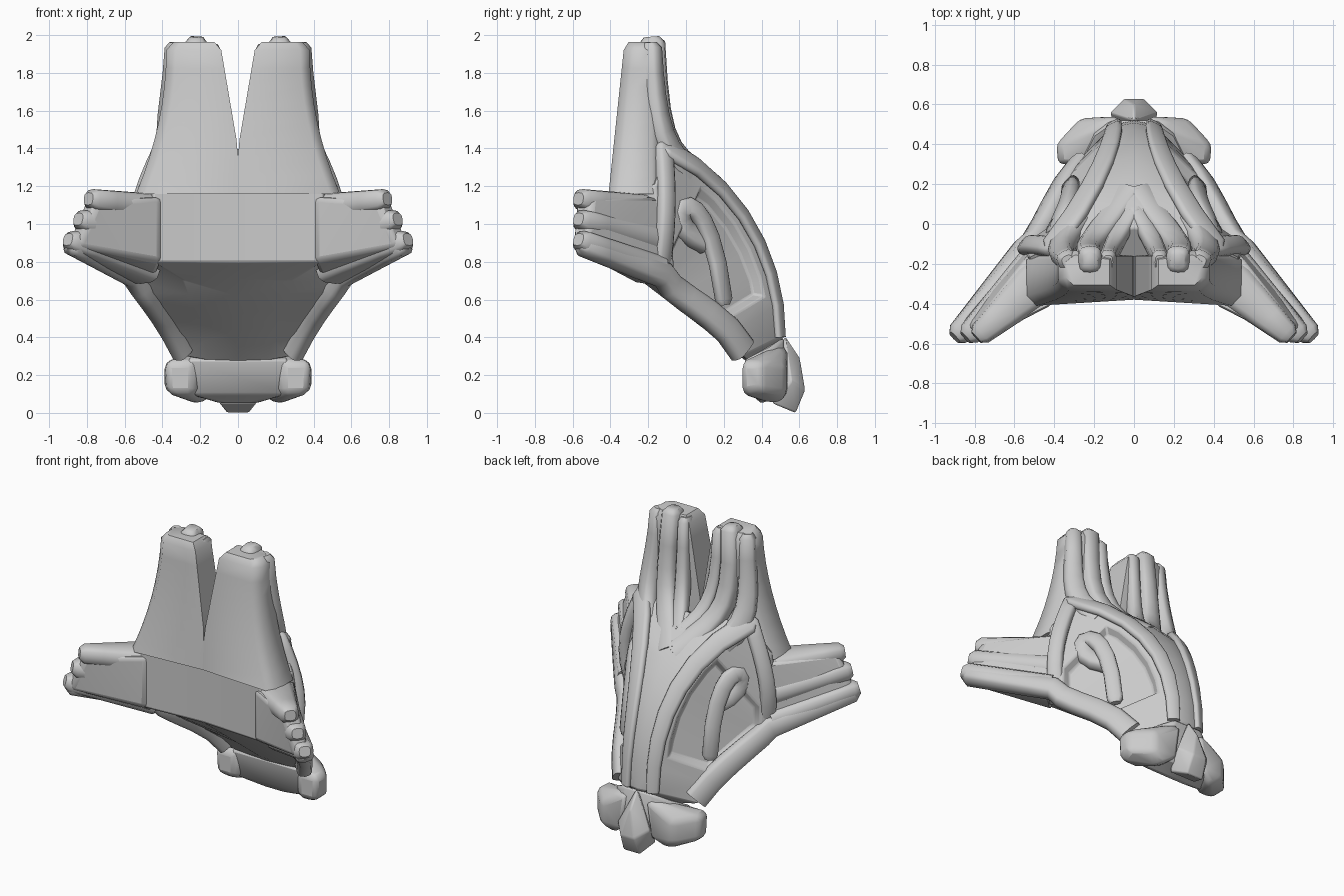
import bpy, bmesh, math
from mathutils import Vector
from mathutils.geometry import interpolate_bezier

default_cube = bpy.data.objects.get("Cube")
if default_cube:
    bpy.data.objects.remove(default_cube)

grey = bpy.data.materials.new("plain grey")
grey.use_nodes = True
grey.diffuse_color = (0.6, 0.6, 0.6, 1)
grey.node_tree.nodes["Principled BSDF"].inputs["Base Color"].default_value = grey.diffuse_color


def finish(name, bm, bevel=0, mirror=True):
    """Make a smooth-shaded object, mirrored across x unless it is central."""
    bmesh.ops.recalc_face_normals(bm, faces=bm.faces)
    mesh = bpy.data.meshes.new(name)
    bm.to_mesh(mesh)
    bm.free()
    mesh.materials.append(grey)
    part = bpy.data.objects.new(name, mesh)
    bpy.context.collection.objects.link(part)
    if bevel:
        soften = part.modifiers.new("soft edges", 'BEVEL')
        soften.width, soften.segments = bevel, 2
    if mirror:
        part.modifiers.new("mirror", 'MIRROR')
    bpy.ops.object.select_all(action='DESELECT')
    bpy.context.view_layer.objects.active = part
    part.select_set(True)
    bpy.ops.object.shade_smooth_by_angle(angle=math.radians(50))


def curve(start, handle_a, handle_b, end, count=8):
    points = [Vector(p) for p in (start, handle_a, handle_b, end)]
    return interpolate_bezier(*points, count)


def loft(bm, rings, closed=True):
    """Skin a list of rings, cap both ends and return the faces row by row."""
    rows = [[bm.verts.new(point) for point in ring] for ring in rings]
    size = len(rows[0])
    grid = []
    for low, high in zip(rows, rows[1:]):
        grid.append([])
        for i in range(size if closed else size - 1):
            j = (i + 1) % size
            grid[-1].append(bm.faces.new((low[i], low[j], high[j], high[i])))
    bm.faces.new(rows[0])
    bm.faces.new(rows[-1])
    return grid


def hull(name, points, bevel, central=False):
    """Convex block around a few corners; central blocks get both sides."""
    bm = bmesh.new()
    for x, y, z in points:
        for side in ((1, -1) if central and x else (1,)):
            bm.verts.new((side * x, y, z))
    bmesh.ops.convex_hull(bm, input=bm.verts)
    loose = [v for v in bm.verts if not v.link_faces]
    bmesh.ops.delete(bm, geom=loose, context='VERTS')
    finish(name, bm, bevel, mirror=not central)


def rounded(value):
    return math.copysign(abs(value) ** 0.65, value)


def strand(name, path, width, depth, outward):
    """Rounded band along a path; width and depth are (start, end) radii."""
    bm = bmesh.new()
    outward = Vector(outward)
    rings = []
    last = len(path) - 1
    for i, point in enumerate(path):
        along = (path[min(i + 1, last)] - path[max(i - 1, 0)]).normalized()
        normal = (outward - along * outward.dot(along)).normalized()
        across = along.cross(normal)
        wide = width[0] + (width[1] - width[0]) * i / last
        deep = depth[0] + (depth[1] - depth[0]) * i / last
        angles = [math.tau * step / 12 for step in range(12)]
        rings.append([point + across * wide * rounded(math.cos(a))
                      + normal * deep * rounded(math.sin(a)) for a in angles])
    # narrowed tip
    tip = path[-1]
    rings.append([tip + (corner - tip) * 0.6 + along * 0.03 for corner in rings[-1]])
    loft(bm, rings)
    finish(name, bm)


# Guide lines: muzzle bridge, jaw and the centre of the underside
bridge = curve((.1, .5, .4), (.1, .5, .8), (.1, .3, 1.2), (.4, -.1, 1.4))
jaw = curve((.3, .3, .3), (.4, .2, .5), (.5, -.1, .6), (.57, -.12, .7), 6)
chin, brow = Vector((0, .35, .25)), Vector((0, -.37, .8))
keel = [chin.lerp(brow, i / 6) for i in range(7)] + [brow + Vector((0, 0, .4))]
cheek = [Vector((.56, -.13, .9)), Vector((.53, -.16, 1.2))]
under = [edge.lerp(middle, .5) for edge, middle in zip(jaw, keel)]
under += [Vector((.45, -.4, .8)), Vector((.45, -.4, 1.2))]

# Head shell with a sunken eye socket on each side
head = bmesh.new()
crest = [Vector((0, p.y + p.x / 5, p.z)) for p in bridge]
grid = loft(head, list(zip(crest, bridge, jaw + cheek, under, keel)), closed=False)
bmesh.ops.recalc_face_normals(head, faces=head.faces)
socket = [row[1] for row in grid[1:6]]
bmesh.ops.inset_region(head, faces=socket, thickness=.08, use_even_offset=True)
bmesh.ops.inset_region(head, faces=socket, thickness=.03, depth=-.05, use_even_offset=True)
finish("head_shell", head, bevel=.01)

# Curled ridge inside the socket
eye_path = curve((.3, .1, .9), (.5, -.2, 1), (.3, .1, 1.4), (.32, .2, .6), 12)
strand("eye_ridge", eye_path, (.06, .05), (.05, .03), (.7, .6, .3))

# Raised bands around the socket; the jaw band runs on under the side horn
strand("bridge_band", bridge, (.04, .07), (.02, .03), (.4, .7, .6))
horn_end = Vector((.87, -.54, .89))
jaw_path = [p + Vector((-.02, 0, .03)) for p in jaw]
jaw_path += [jaw_path[-1].lerp(horn_end, i / 4) for i in range(1, 5)]
strand("jaw_band", jaw_path, (.08, .06), (.05, .06), (.7, .5, .2))
cheek_path = curve((.52, -.13, .8), (.57, -.1, 1), (.5, -.1, 1.2), (.4, -.12, 1.4))
strand("cheek_band", cheek_path, (.05, .05), (.04, .04), (.7, .6, .2))

# Upright horns, parting above the forehead and narrowing upward
horn = bmesh.new()
horn_rings = []
for step in range(9):
    rise = step / 8
    z = 1.16 + .76 * rise
    outer = .38 + .16 * (1 - rise) ** 2
    inner = max(0, z - 1.4) * .17
    front = -.38 + .05 * rise
    corner = front - .03 * (1 - rise)
    horn_rings.append([(inner, front, z), (outer - .05, corner, z), (outer, corner + .05, z),
                       (outer, -.18, z), (outer - .06, -.13, z), (inner, -.16, z)])
# rounded horn top
middle = Vector((.23, -.23, 1.93))
horn_rings.append([middle.lerp(Vector(p), .75) + Vector((0, 0, .04)) for p in horn_rings[-1]])
loft(horn, horn_rings)
finish("upright_horn", horn)

# Three strands climbing from the forehead up each horn
outer_path = curve((.28, .01, 1.27), (.42, -.14, 1.4), (.34, -.17, 1.6), (.33, -.19, 1.93))
strand("horn_outer_strand", outer_path, (.08, .05), (.05, .06), (.5, .9, 0))
middle_path = curve((.02, .17, 1.2), (.2, -.1, 1.4), (.26, -.14, 1.4), (.22, -.18, 1.96))
strand("horn_middle_strand", middle_path, (.07, .06), (.04, .07), (0, .9, .4))
inner_path = curve((.01, .07, 1.3), (.1, -.1, 1.4), (.13, -.16, 1.5), (.13, -.19, 1.92))
strand("horn_inner_strand", inner_path, (.05, .04), (.03, .06), (0, .9, .4))

# Side horns: a flush core with three stacked strands
hull("side_horn_core", [
    (.4, -.4, .8), (.4, -.4, 1.14), (.5, -.12, 1.14), (.57, -.12, .7), (.45, -.2, .68),
    (.75, -.58, 1.12), (.8, -.5, 1.14), (.9, -.53, .9), (.85, -.6, .88)], bevel=.03)
for tier, label in enumerate(("upper", "middle", "lower")):
    root = Vector((.44 + .03 * tier, -.25 + .03 * tier, 1.08 - .16 * tier))
    end = Vector((.77 + .055 * tier, -.55, 1.13 - .11 * tier))
    path = [root.lerp(end, i / 4) for i in range(5)]
    strand("side_horn_" + label + "_strand", path, (.08, .055), (.13, .06), (.7, .6, 0))

# Muzzle, nostril lobes and nose
hull("muzzle", [(.27, .31, .28), (.27, .34, .1), (.1, .4, .05), (.2, .52, .1),
                (.1, .52, .4), (.2, .45, .35)], bevel=.02, central=True)
hull("nostril_lobe", [
    (.38, .3, .27), (.39, .4, .27), (.39, .4, .12), (.37, .3, .1), (.24, .3, .27), (.24, .3, .1),
    (.2, .48, .04), (.27, .53, .1), (.27, .53, .25), (.06, .54, .38), (.1, .54, .1)], bevel=.03)
hull("nose", [(0, .52, .42), (0, .6, .3), (.12, .56, .17), (.05, .63, .12),
              (.06, .58, 0), (.1, .46, .05)], bevel=.01, central=True)
